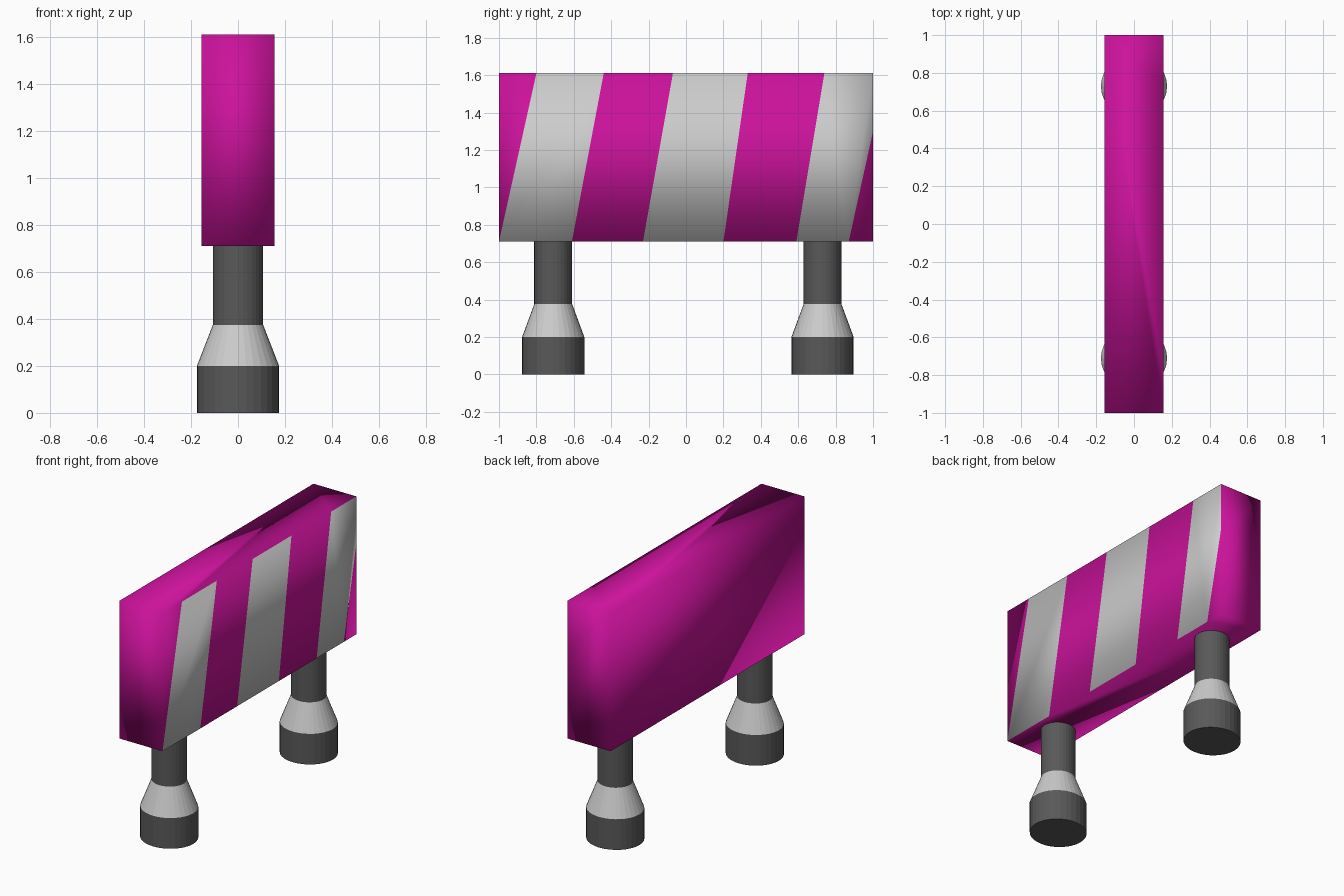
import bpy, bmesh, math

if "Cube" in bpy.data.objects:
    bpy.data.objects.remove(bpy.data.objects["Cube"])


def material(name, r, g, b):
    m = bpy.data.materials.new(name)
    m.diffuse_color = (r, g, b, 1)
    m.use_nodes = True
    m.node_tree.nodes["Principled BSDF"].inputs["Base Color"].default_value = m.diffuse_color
    return m


magenta = material("magenta", 0.60, 0.006, 0.33)
light_grey = material("light_grey", 0.8, 0.8, 0.8)
dark_grey = material("dark_grey", 0.1, 0.1, 0.1)


def add_object(name, bm, mats):
    bmesh.ops.recalc_face_normals(bm, faces=bm.faces[:])
    mesh = bpy.data.meshes.new(name)
    bm.to_mesh(mesh)
    bm.free()
    for m in mats:
        mesh.materials.append(m)
    obj = bpy.data.objects.new(name, mesh)
    bpy.context.collection.objects.link(obj)
    return obj


# Board: a smooth-shaded box whose +x face is split into slanted stripes
X, Z0, Z1 = 0.155, 0.71, 1.61
bm = bmesh.new()


def v(x, y, z):
    return bm.verts.new((x, y, z))


bl, br, tl, tr = (v(X, y, z) for z in (Z0, Z1) for y in (-1, 1))
# slanted cut lines as (bottom y, top y); the first starts at the corner
cuts = [(-0.61, -0.44), (-0.23, -0.07), (0.20, 0.33), (0.59, 0.74)]
low = [bl] + [v(X, a, Z0) for a, _ in cuts] + [v(X, 0.87, Z0)]
high = [v(X, -0.80, Z1)] + [v(X, b, Z1) for _, b in cuts]
side = v(X, 1, 1.30)
stripes = [[bl, high[0], tl]]
stripes += [[low[i], low[i + 1], high[i + 1], high[i]] for i in range(4)]
stripes += [[low[4], low[5], side, tr, high[4]], [low[5], br, side]]
for i, verts in enumerate(stripes):
    bm.faces.new(verts).material_index = i % 2

# Board: plain back, ends, top and underside
b0, b1, t0, t1 = (v(-X, y, z) for z in (Z0, Z1) for y in (-1, 1))
for verts in ([b0, t0, t1, b1], [b0, bl, tl, t0], [b1, t1, tr, side, br],
              [t0, tl] + high + [tr, t1], [b0, b1, br] + low[::-1]):
    bm.faces.new(verts)
for f in bm.faces:
    f.smooth = True
add_object("striped_board", bm, [magenta, light_grey])


# Legs: slightly oval turned posts with a foot, a tapered collar and a stem
def segment(name, y, r0, r1, z0, z1, mat):
    bm = bmesh.new()
    bmesh.ops.create_cone(bm, cap_ends=True, segments=32,
                          radius1=r0, radius2=r1, depth=z1 - z0)
    bmesh.ops.scale(bm, vec=(1, 0.95, 1), verts=bm.verts[:])
    bmesh.ops.translate(bm, vec=(0, y, (z0 + z1) / 2), verts=bm.verts[:])
    add_object(name, bm, [mat])


for label, y in (("front", -0.71), ("rear", 0.73)):
    segment(label + "_foot", y, 0.175, 0.175, 0, 0.20, dark_grey)
    segment(label + "_collar", y, 0.175, 0.107, 0.20, 0.375, light_grey)
    segment(label + "_stem", y, 0.107, 0.107, 0.375, 0.73, dark_grey)
